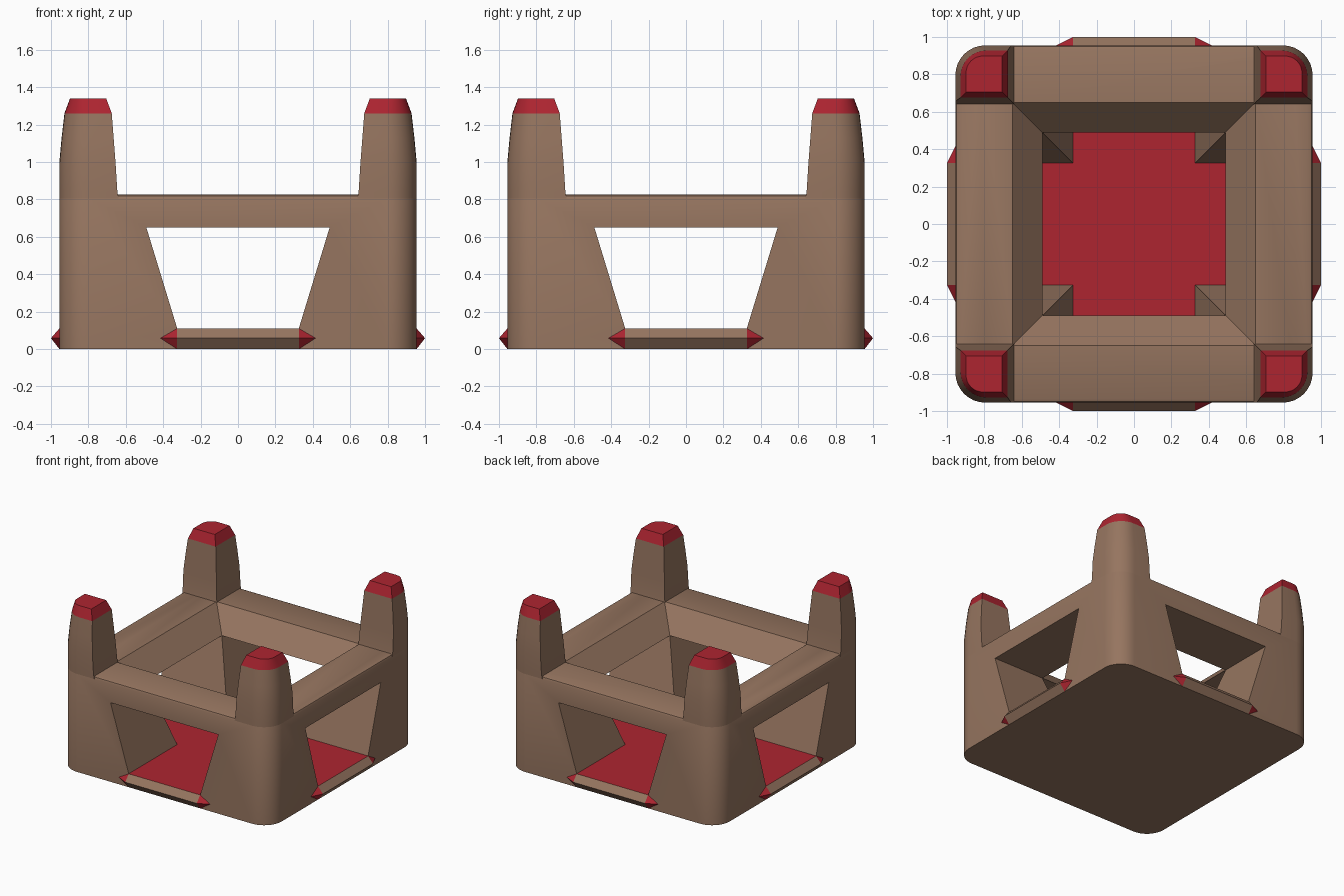
import bpy, bmesh, math
from mathutils import Matrix

if "Cube" in bpy.data.objects:
    bpy.data.objects.remove(bpy.data.objects["Cube"])


def material(name, rgb):
    m = bpy.data.materials.new(name)
    m.diffuse_color = (*rgb, 1)
    m.use_nodes = True
    m.node_tree.nodes["Principled BSDF"].inputs["Base Color"].default_value = m.diffuse_color
    return m


BROWN = material("warm brown", (0.305, 0.178, 0.116))
RED = material("deep red", (0.42, 0.018, 0.030))


def arc(cx, cy, r, start, n=8):
    """Quarter circle, counter-clockwise from the start angle in degrees."""
    return [(cx + r * math.cos(math.radians(start + 90 * i / n)),
             cy + r * math.sin(math.radians(start + 90 * i / n))) for i in range(n + 1)]


def rounded_square(h, r):
    c = h - r
    return (arc(c, c, r, 0) + arc(-c, c, r, 90) + arc(-c, -c, r, 180) + arc(c, -c, r, 270))


def post_ring(a, b, r):
    """Square from a to b whose outer corner is rounded."""
    return [(a, a), (b, a)] + arc(b - r, b - r, r, 0) + [(a, b)]


def square(h):
    return [(-h, -h), (h, -h), (h, h), (-h, h)]


def cross(w, l):
    pts = []
    for q in range(4):
        c, s = math.cos(q * math.pi / 2), math.sin(q * math.pi / 2)
        pts += [(x * c - y * s, x * s + y * c) for x, y in ((l, -w), (l, w), (w, w))]
    return pts


def loft(bm, sections, bottom=True, top=True, turn=0):
    """Skin rising (z, ring) sections, turned about z by quarter turns."""
    rot = Matrix.Rotation(turn * math.pi / 2, 3, 'Z')
    rings = []
    for z, ring in sections:
        vs = [bm.verts.new((x, y, z)) for x, y in ring]
        for v in vs:
            v.co = rot @ v.co
        rings.append(vs)
    n = len(rings[0])
    for a, b in zip(rings, rings[1:]):
        for i in range(n):
            j = (i + 1) % n
            bm.faces.new((a[i], a[j], b[j], b[i]))
    if bottom:
        bm.faces.new(rings[0][::-1])
    if top:
        bm.faces.new(rings[-1])


def finish(name, bm, mats):
    me = bpy.data.meshes.new(name)
    bm.normal_update()
    bm.to_mesh(me)
    bm.free()
    for m in mats:
        me.materials.append(m)
    ob = bpy.data.objects.new(name, me)
    bpy.context.collection.objects.link(ob)
    return ob


def activate(ob):
    bpy.ops.object.select_all(action='DESELECT')
    ob.select_set(True)
    bpy.context.view_layer.objects.active = ob


# Body block with softened top edge
H, R = 0.955, 0.16
bm = bmesh.new()
loft(bm, [(0, rounded_square(H, R)), (0.805, rounded_square(H, R)),
          (0.819, rounded_square(H - 0.006, R - 0.006)),
          (0.825, rounded_square(H - 0.02, R - 0.02))])
body = finish("body_frame", bm, [BROWN, RED])

# Cutters: crossing side openings, and the funnel from above
bm = bmesh.new()
loft(bm, [(0.11, cross(0.325, 1.3)), (0.65, cross(0.49, 1.3))])
openings = finish("openings_cutter", bm, [])
bm = bmesh.new()
loft(bm, [(0.60, square(0.443)), (0.90, square(0.719))])
funnel = finish("funnel_cutter", bm, [])
for cutter in (openings, funnel):
    cutter.hide_render = True
    mod = body.modifiers.new("cut", 'BOOLEAN')
    mod.operation = 'DIFFERENCE'
    mod.solver = 'EXACT'
    mod.object = cutter
    activate(body)
    bpy.ops.object.modifier_apply(modifier=mod.name)
    bpy.data.objects.remove(cutter)

# Red floor inside
for p in body.data.polygons:
    on_floor = p.normal.z > 0.9 and abs(p.center.z - 0.11) < 0.01
    p.material_index = 1 if on_floor else 0

# Corner posts and their red caps
posts, caps = bmesh.new(), bmesh.new()
for q in range(4):
    loft(posts, [(0.805, post_ring(0.638, H, R)), (0.84, post_ring(0.645, H, R)),
                 (1.0, post_ring(0.655, H, R)), (1.13, post_ring(0.665, 0.943, 0.15)),
                 (1.26, post_ring(0.675, 0.928, 0.14))], False, False, q)
    loft(caps, [(1.26, post_ring(0.675, 0.928, 0.14)),
                (1.34, post_ring(0.705, 0.898, 0.09))], False, True, q)
posts = finish("corner_posts", posts, [BROWN])
caps = finish("post_caps", caps, [RED])

# Pointed sills with red tips, one on each side
bm = bmesh.new()
for q in range(4):
    rot = Matrix.Rotation(q * math.pi / 2, 3, 'Z')

    def vert(x, y, z):
        v = bm.verts.new((x, y, z))
        v.co = rot @ v.co
        return v

    W = 0.325
    t0, r0, b0 = vert(-W, -H, 0.11), vert(-W, -1, 0.058), vert(-W, -H, 0)
    t1, r1, b1 = vert(W, -H, 0.11), vert(W, -1, 0.058), vert(W, -H, 0)
    p0, p1 = vert(-0.415, -H, 0.058), vert(0.415, -H, 0.058)
    bm.faces.new((r0, r1, t1, t0))
    bm.faces.new((b0, b1, r1, r0))
    for tip in ((p0, r0, t0), (p0, b0, r0), (r1, p1, t1), (b1, p1, r1)):
        bm.faces.new(tip).material_index = 1
finish("side_sills", bm, [BROWN, RED])

for ob in (body, posts, caps):
    activate(ob)
    bpy.ops.object.shade_smooth_by_angle(angle=math.radians(32))
